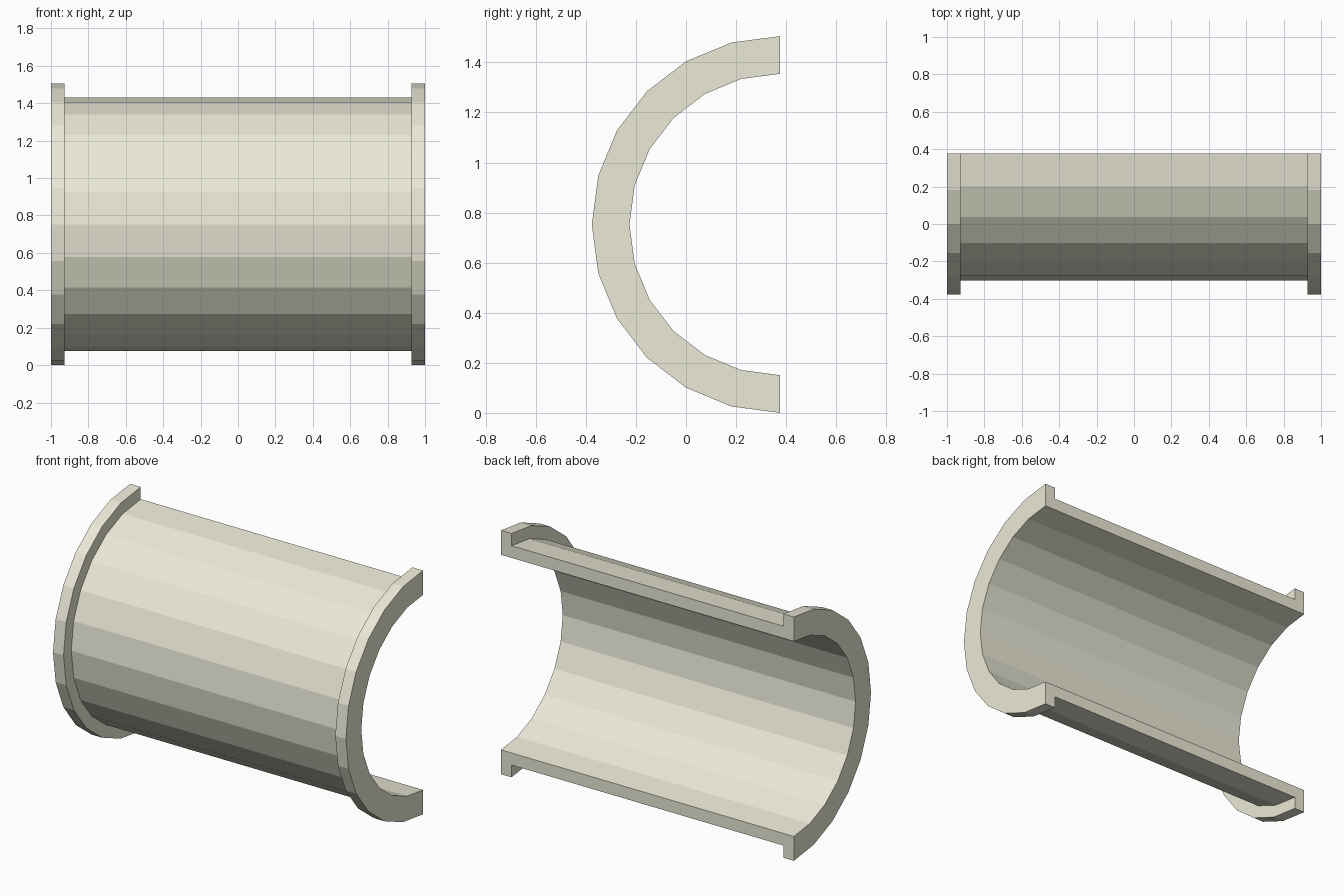
import bpy, bmesh, math

if "Cube" in bpy.data.objects:
    bpy.data.objects.remove(bpy.data.objects["Cube"])

R_FLANGE, R_BODY, R_BORE = 0.7525, 0.677, 0.602
X_END, X_LIP = 1.0, 0.928
STEPS = 12  # flat facets over the half turn
CY, CZ = R_FLANGE / 2, R_FLANGE  # axis of the half pipe

# Wall section along the pipe: (x, radius), flanges at both ends
right = [(X_LIP, R_BODY), (X_LIP, R_FLANGE), (X_END, R_FLANGE), (X_END, R_BORE)]
profile = right + [(-x, r) for x, r in reversed(right)]

bm = bmesh.new()
rings = []
for i in range(STEPS + 1):
    a = math.pi * i / STEPS
    rings.append([bm.verts.new((x, CY - r * math.sin(a), CZ + r * math.cos(a)))
                  for x, r in profile])

# Shell facets swept around the half turn
n = len(profile)
for a, b in zip(rings, rings[1:]):
    for j in range(n):
        k = (j + 1) % n
        bm.faces.new((a[j], a[k], b[k], b[j]))

# Flat cut faces along the open side
bm.faces.new(rings[0])
bm.faces.new(rings[-1][::-1])
bmesh.ops.recalc_face_normals(bm, faces=bm.faces)

mesh = bpy.data.meshes.new("flanged_half_pipe")
bm.to_mesh(mesh)
bm.free()
obj = bpy.data.objects.new("flanged_half_pipe", mesh)
bpy.context.collection.objects.link(obj)

# Pale cream finish
mat = bpy.data.materials.new("cream")
mat.diffuse_color = (0.83, 0.82, 0.68, 1)
mat.use_nodes = True
mat.node_tree.nodes["Principled BSDF"].inputs["Base Color"].default_value = mat.diffuse_color
mesh.materials.append(mat)
